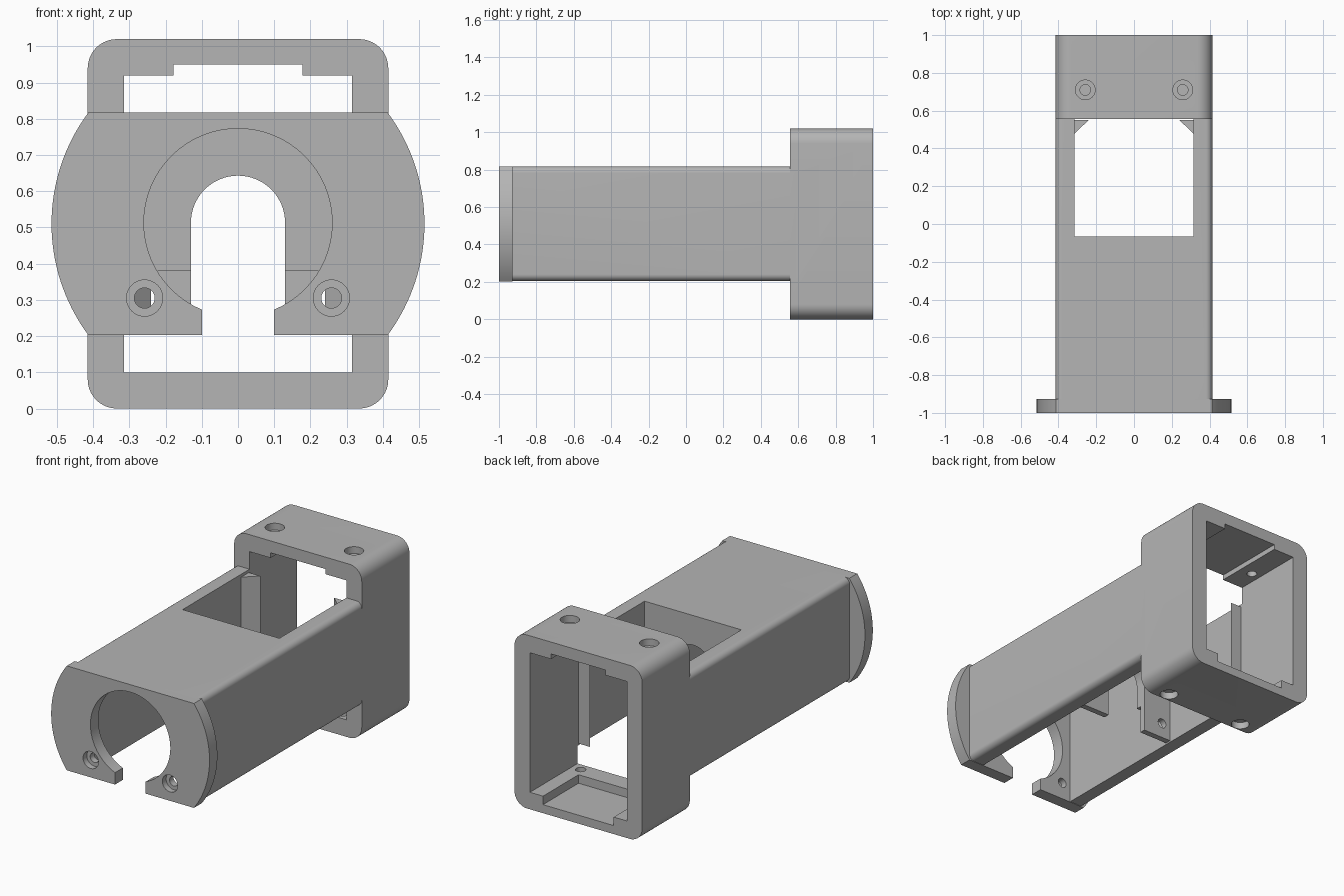
import bpy, bmesh, math
from mathutils import Vector

cube = bpy.data.objects.get("Cube")
if cube:
    bpy.data.objects.remove(cube, do_unlink=True)

grey = bpy.data.materials.new("matte grey")
grey.use_nodes = True
colour = (0.46, 0.46, 0.46, 1)
grey.diffuse_color = colour
grey.node_tree.nodes["Principled BSDF"].inputs["Base Color"].default_value = colour

MID = 0.51          # height of the housing axis
HALF = 0.415        # outer half width
INNER = 0.315       # inner half width
LOW, HIGH = 0.205, 0.817


def prism(name, outline, axis, lo, hi):
    """Extrude a 2D outline along y (outline in x, z) or z (outline in x, y)."""
    bm = bmesh.new()
    place = (lambda a, b: (a, lo, b)) if axis == "y" else (lambda a, b: (a, b, lo))
    face = bm.faces.new([bm.verts.new(place(a, b)) for a, b in outline])
    new = bmesh.ops.extrude_face_region(bm, geom=[face])["geom"]
    shift = Vector((0, hi - lo, 0)) if axis == "y" else Vector((0, 0, hi - lo))
    bmesh.ops.translate(bm, vec=shift,
                        verts=[v for v in new if isinstance(v, bmesh.types.BMVert)])
    bmesh.ops.recalc_face_normals(bm, faces=bm.faces)
    mesh = bpy.data.meshes.new(name)
    bm.to_mesh(mesh)
    bm.free()
    mesh.materials.append(grey)
    ob = bpy.data.objects.new(name, mesh)
    bpy.context.collection.objects.link(ob)
    return ob


def arc(cx, cy, r, start, end, steps):
    angles = [math.radians(start + (end - start) * i / steps) for i in range(steps + 1)]
    return [(cx + r * math.cos(a), cy + r * math.sin(a)) for a in angles]


def circle(cx, cy, r, steps=48):
    return arc(cx, cy, r, 0, 360, steps)[:-1]


def rect(w, lo, hi):
    return [(-w, lo), (w, lo), (w, hi), (-w, hi)]


def rounded(w, lo, hi, r):
    corners = [(w - r, hi - r, 0), (r - w, hi - r, 90), (r - w, lo + r, 180), (w - r, lo + r, 270)]
    return [p for x, z, a in corners for p in arc(x, z, r, a, a + 90, 10)]


def combine(target, tool, operation):
    mod = target.modifiers.new("combine", "BOOLEAN")
    mod.operation, mod.solver, mod.object = operation, "EXACT", tool
    bpy.ops.object.select_all(action="DESELECT")
    bpy.context.view_layer.objects.active = target
    target.select_set(True)
    bpy.ops.object.modifier_apply(modifier=mod.name)
    bpy.data.objects.remove(tool, do_unlink=True)


def cut(target, outline, axis, lo, hi):
    combine(target, prism("cutter", outline, axis, lo, hi), "DIFFERENCE")


def add(target, outline, axis, lo, hi):
    combine(target, prism("piece", outline, axis, lo, hi), "UNION")


# Long housing with the round-sided front flange and the taller rear frame
housing = prism("housing", rounded(HALF, LOW, HIGH, 0.035), "y", -0.98, 0.6)
radius = 0.515
side = math.degrees(math.asin((HIGH - MID) / radius))
flange = arc(0, MID, radius, -side, side, 32) + arc(0, MID, radius, 180 - side, 180 + side, 32)
add(housing, flange, "y", -1, -0.927)
add(housing, rounded(HALF, 0, 1.02, 0.08), "y", 0.557, 1)

# Hollow interior, open underneath, and the window in the top
cut(housing, rect(INNER, -0.1, 0.775), "y", -0.927, 0.53)
cut(housing, rect(INNER, -0.065, 0.53), "z", 0.7, 0.9)

# Rear opening with its upper groove and lower recess
cut(housing, rect(INNER, 0.1, 0.92), "y", 0.5, 1.1)
cut(housing, rect(0.178, 0.8, 0.95), "y", 0.5, 1.1)
cut(housing, rect(0.23, 0.05, 0.3), "y", 0.67, 1.1)

# Round front opening and the slot below it
cut(housing, circle(0, MID + 0.003, 0.26, 64), "y", -1.1, -0.9)
cut(housing, rect(0.1, 0.1, 0.4), "y", -1.1, -0.9)

# Inner wall with an arched slot, thinner at the bottom
wall = prism("inner_wall", rect(INNER + 0.02, LOW + 0.01, 0.79), "y", -0.13, -0.065)
arch = arc(0, MID + 0.003, 0.13, 0, 180, 32) + [(-0.13, 0.1), (0.13, 0.1)]
cut(wall, arch, "y", -0.3, 0.1)
cut(wall, rect(0.5, 0.1, 0.38), "y", -0.3, -0.1)
for s in (-1, 1):
    cut(wall, circle(s * 0.258, 0.305, 0.028, 32), "y", -0.3, 0.1)
combine(housing, wall, "UNION")

for s in (-1, 1):
    # Slanted corner posts ahead of the rear frame
    post = [(s * x, y) for x, y in ((0.33, 0.465), (0.24, 0.55), (0.33, 0.55))]
    add(housing, post, "z", LOW + 0.01, 0.8)
    # Counterbored screw holes in the flange, frame top and frame bottom
    x = s * 0.258
    cut(housing, circle(x, 0.305, 0.028, 32), "y", -1.1, -0.9)
    cut(housing, circle(x, 0.305, 0.05, 32), "y", -1.1, -0.965)
    cut(housing, circle(x, 0.71, 0.028, 32), "z", 0.85, 1.1)
    cut(housing, circle(x, 0.71, 0.052, 32), "z", 0.98, 1.1)
    cut(housing, circle(x, 0.61, 0.028, 32), "z", -0.1, 0.15)
    cut(housing, circle(x, 0.61, 0.05, 32), "z", -0.1, 0.04)

# Smooth curves, crisp edges
bpy.ops.object.select_all(action="DESELECT")
bpy.context.view_layer.objects.active = housing
housing.select_set(True)
bpy.ops.object.shade_smooth_by_angle(angle=math.radians(30))
